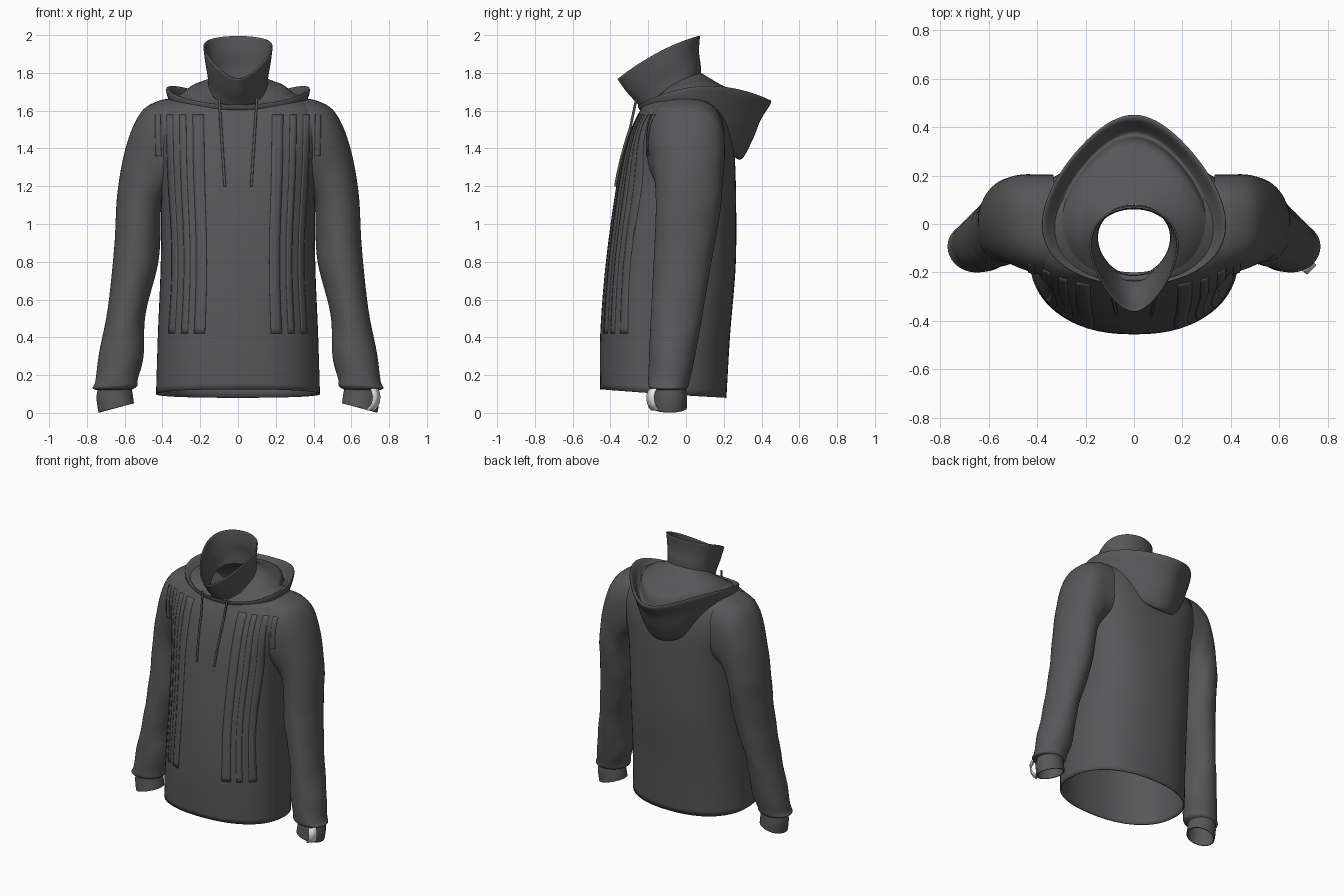
import bpy, math
from mathutils import Vector
from mathutils.bvhtree import BVHTree

cube = bpy.data.objects.get("Cube")
if cube:
    bpy.data.objects.remove(cube)


def material(name, rgb):
    m = bpy.data.materials.new(name)
    m.use_nodes = True
    m.diffuse_color = (*rgb, 1)
    b = m.node_tree.nodes["Principled BSDF"]
    b.inputs["Base Color"].default_value = (*rgb, 1)
    b.inputs["Roughness"].default_value = 0.8
    return m


CLOTH = material("charcoal cloth", (0.095, 0.095, 0.1))
WHITE = material("white label", (0.85, 0.85, 0.84))


def make_object(name, verts, faces, mat, thickness=0.0, mirror=False):
    mesh = bpy.data.meshes.new(name)
    mesh.from_pydata(verts, [], faces)
    mesh.materials.append(mat)
    for p in mesh.polygons:
        p.use_smooth = True
    ob = bpy.data.objects.new(name, mesh)
    bpy.context.collection.objects.link(ob)
    if thickness:
        s = ob.modifiers.new("Thickness", "SOLIDIFY")
        s.thickness = thickness
        s.offset = 0
    if mirror:
        ob.modifiers.new("Mirror", "MIRROR").use_mirror_merge = False
    return ob


def spline(rows, steps):
    """Smooth interpolation through rows of section parameters."""
    out = []
    for i in range(len(rows) - 1):
        a, b = rows[max(i - 1, 0)], rows[i]
        c, d = rows[i + 1], rows[min(i + 2, len(rows) - 1)]
        for k in range(steps):
            t = k / steps
            out.append([q + 0.5 * t * (r - p + t * (2 * p - 5 * q + 4 * r - s + t * (3 * (q - r) + s - p)))
                        for p, q, r, s in zip(a, b, c, d)])
    return out + [list(rows[-1])]


def circle(n, power):
    """Unit circle, squared off as the power drops below one."""
    for j in range(n):
        a = math.tau * j / n
        yield [math.copysign(abs(v) ** power, v) for v in (math.sin(a), -math.cos(a))]


def body_ring(row, n):
    """Half width, front y, back y, z at front, side, back, squareness, egg taper to the back."""
    hw, yf, yb, zf, zs, zb, power, egg = row
    for s, c in circle(n, power):
        yield (hw * s * (1 - egg * c), (yf + yb) / 2 + (yb - yf) / 2 * c,
               zs + (zb - zf) / 2 * c + ((zb + zf) / 2 - zs) * c * c)


def limb_ring(row, n):
    """Inner x, z, outer x, z, front and back y, squareness, fold depth."""
    xi, zi, xo, zo, yf, yb, power, fold = row
    for s, c in circle(n, power):
        z = (zi + zo) / 2 + (zo - zi) / 2 * s
        f = 1 + fold * math.sin(28 * z + 2.5 * s) * s * c
        yield ((xi + xo) / 2 + (xo - xi) / 2 * s * f,
               (yf + yb) / 2 + (yb - yf) / 2 * c * f, z)


def loft(name, rows, ring, tail=(), flip=False, thickness=0.0, mirror=False, steps=6, n=64):
    """Skin a tube through the rows; tail completes rows that share their last values."""
    sections = spline([(*r, *tail) for r in rows], steps)
    verts = [v for row in sections for v in ring(row, n)]
    faces = []
    for i in range(len(sections) - 1):
        for j in range(n):
            k = (j + 1) % n
            f = (i * n + j, i * n + k, (i + 1) * n + k, (i + 1) * n + j)
            faces.append(f[::-1] if flip else f)
    return make_object(name, verts, faces, CLOTH, thickness, mirror)


# Torso from hem to neck, squarer across the shoulders
torso = loft("torso", [
    (.43, -.45, .21, .125, .10, .08, .88),
    (.42, -.45, .23, .42, .42, .42, .86),
    (.405, -.42, .26, .8, .8, .8, .82),
    (.405, -.365, .26, 1.2, 1.2, 1.2, .76),
    (.43, -.32, .25, 1.4, 1.4, 1.4, .72),
    (.445, -.28, .23, 1.52, 1.52, 1.52, .72),
    (.42, -.24, .2, 1.6, 1.61, 1.6, .75),
    (.32, -.23, .16, 1.63, 1.675, 1.68, .9),
    (.16, -.215, .09, 1.62, 1.72, 1.75, 1)], body_ring, (0,), thickness=0.008)

# Sleeves, full at the shoulder and gathered at the wrist
sleeve = loft("sleeves", [
    (.34, 1.20, .33, 1.665, -.215, .205, .75, 0),
    (.38, 1.17, .42, 1.652, -.205, .205, .75, 0),
    (.40, 1.12, .515, 1.59, -.185, .205, .82, 0),
    (.41, 1.05, .59, 1.42, -.165, .195, .94, .01),
    (.41, .95, .638, 1.17, -.16, .18, 1, .02),
    (.425, .78, .655, .88, -.17, .14, 1, .02),
    (.49, .52, .69, .55, -.185, .09, 1, .03),
    (.50, .30, .735, .32, -.195, .05, 1, .03),
    (.53, .18, .755, .17, -.20, .02, 1, .04),
    (.535, .14, .77, .13, -.195, .01, 1, .03),
    (.57, .12, .735, .12, -.165, -.01, 1, 0)], limb_ring, flip=True, mirror=True)

# Ribbed cuffs
loft("cuffs", [
    (.57, .15, .735, .14, -.165, -.005),
    (.56, .09, .745, .08, -.17, .0),
    (.555, .05, .735, .002, -.175, .0)], limb_ring, (1, 0), flip=True, mirror=True, thickness=0.008)

# Stand-up collar with a pointed front
loft("collar", [
    (.152, -.215, .075, 1.59, 1.69, 1.75, 1, -.1),
    (.153, -.255, .075, 1.64, 1.76, 1.83, 1, -.2),
    (.163, -.31, .065, 1.70, 1.83, 1.91, 1, -.28),
    (.172, -.36, .07, 1.77, 1.91, 1.995, 1, -.32)], body_ring, thickness=0.008)

# Hood folded down over the back, egg-shaped from above
loft("hood", [
    (.155, -.215, .08, 1.61, 1.74, 1.80, 1, 0),
    (.235, -.23, .20, 1.62, 1.735, 1.73, 1, .12),
    (.285, -.24, .33, 1.625, 1.70, 1.68, 1, .25),
    (.305, -.24, .37, 1.62, 1.67, 1.58, 1, .3),
    (.348, -.25, .43, 1.63, 1.725, 1.65, 1, .34),
    (.362, -.255, .45, 1.625, 1.72, 1.64, 1, .34),
    (.352, -.25, .395, 1.61, 1.65, 1.55, 1, .3),
    (.325, -.24, .35, 1.60, 1.58, 1.44, 1, .25),
    (.28, -.22, .285, 1.58, 1.52, 1.34, 1, .15),
    (.25, -.20, .20, 1.57, 1.54, 1.42, 1, .1)], body_ring, flip=True)

# Surface lookup used to lay details on the front
trees = [BVHTree.FromPolygons([v.co for v in o.data.vertices],
                              [p.vertices[:] for p in o.data.polygons]) for o in (torso, sleeve)]


def front_y(x, z):
    hits = [t.ray_cast(Vector((x, -2, z)), Vector((0, 1, 0)))[0] for t in trees]
    return min([h.y for h in hits if h] or [-.1])


def strip_faces(rows, cols):
    return [(i * cols + j, i * cols + j + 1, (i + 1) * cols + j + 1, (i + 1) * cols + j)
            for i in range(rows - 1) for j in range(cols - 1)]


# Thin vertical chest panels
for k, (x0, x1, low) in enumerate([(.18, .24, .42), (.275, .31, .42), (.345, .38, .42), (.41, .44, 1.36)]):
    rows, cols, verts = 40, 4, []
    for i in range(rows):
        z = low + (1.58 - low) * i / (rows - 1)
        narrow = 1 - .08 * math.exp(-((z - .8) / .4) ** 2)
        for j in range(cols):
            x = (x0 + (x1 - x0) * j / (cols - 1)) * narrow
            verts.append((x, front_y(x, z) - .005, z))
    make_object(f"chest_panels_{k + 1}", verts, strip_faces(rows, cols), CLOTH, 0.003, True)

# Drawstrings hanging from the hood
for side, name in ((1, "left_drawstring"), (-1, "right_drawstring")):
    cu = bpy.data.curves.new(name, "CURVE")
    cu.dimensions = "3D"
    cu.bevel_depth = 0.007
    cu.bevel_resolution = 2
    cu.use_fill_caps = True
    sp = cu.splines.new("POLY")
    sp.points.add(15)
    for i, p in enumerate(sp.points):
        t = i / 15
        x, z = .10 - .03 * t, 1.665 - .465 * t
        y = min(front_y(x, z) - .01, -.262 - .10 * t)
        p.co = (side * x, y, z, 1)
    cu.materials.append(CLOTH)
    bpy.context.collection.objects.link(bpy.data.objects.new(name, cu))

# White label looped on the left cuff
path = spline([(.70, -.165, .015), (.725, -.182, .045), (.732, -.188, .09), (.722, -.175, .128)], 4)
verts = [(x + w, y + w, z) for x, y, z in path for w in (-.019, .019)]
make_object("cuff_label", verts, strip_faces(len(path), 2), WHITE, 0.008)
